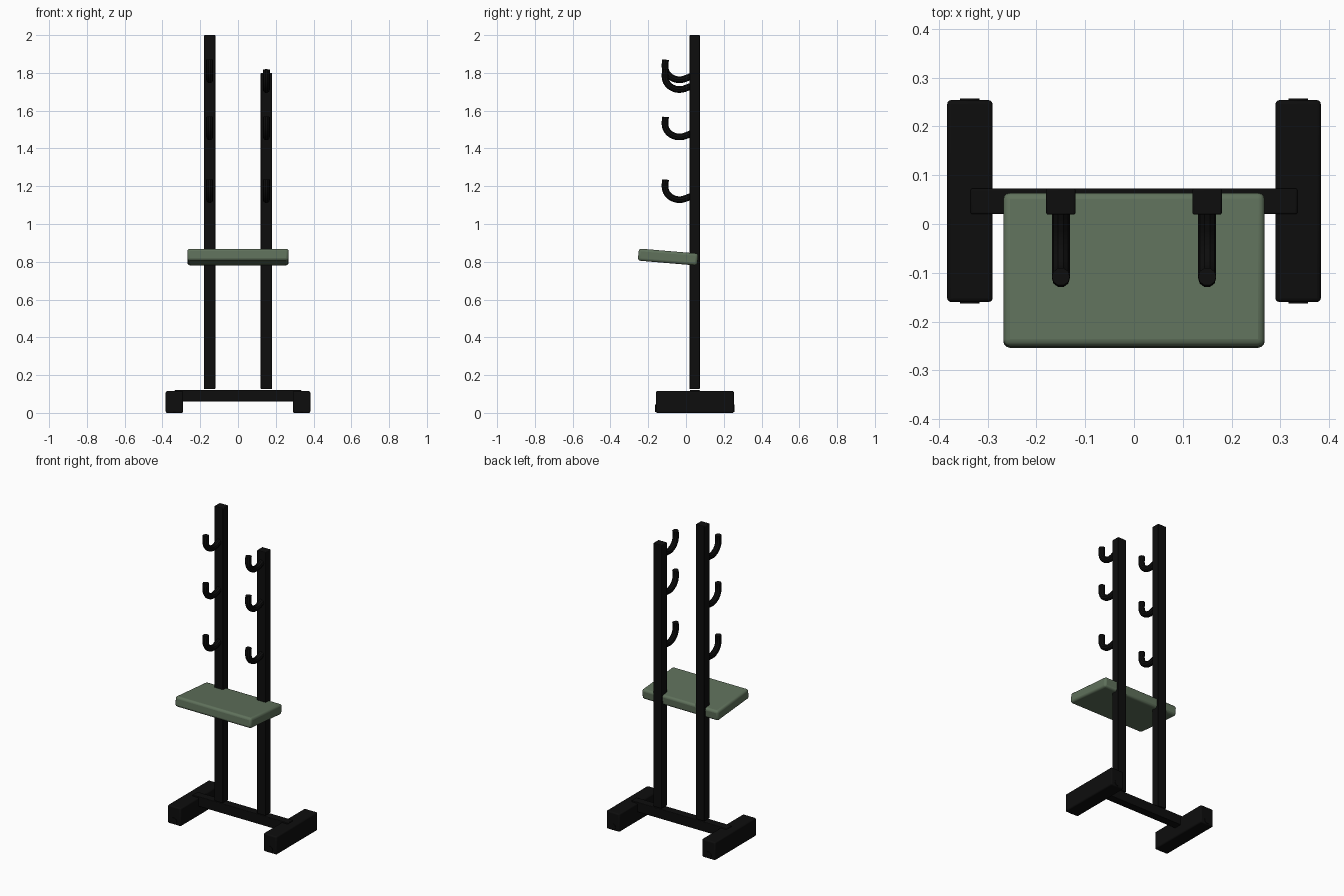
import bpy
import math

cube = bpy.data.objects.get("Cube")
if cube:
    bpy.data.objects.remove(cube, do_unlink=True)


def make_material(name, colour):
    mat = bpy.data.materials.new(name)
    mat.use_nodes = True
    mat.diffuse_color = colour
    mat.node_tree.nodes["Principled BSDF"].inputs["Base Color"].default_value = colour
    return mat


black = make_material("black_metal", (0.004, 0.004, 0.004, 1))
green = make_material("sage_green", (0.115, 0.165, 0.105, 1))


def finish(obj, name, mat):
    obj.name = name
    obj.data.materials.append(mat)
    bpy.ops.object.shade_smooth_by_angle(angle=math.radians(35))
    return obj


def box(name, low, high, mat, bevel, tilt=0):
    """Rounded box between two opposite corners."""
    centre = [(a + b) / 2 for a, b in zip(low, high)]
    bpy.ops.mesh.primitive_cube_add(size=1, location=centre)
    obj = bpy.context.object
    obj.scale = [b - a for a, b in zip(low, high)]
    bpy.ops.object.transform_apply(location=False, rotation=False, scale=True)
    obj.rotation_euler.x = tilt
    mod = obj.modifiers.new("rounded_edges", 'BEVEL')
    mod.width = bevel
    mod.segments = 3
    return finish(obj, name, mat)


def hook(name, x, tip_z):
    """Round bent rod rising to an upturned tip."""
    curve = bpy.data.curves.new(name, 'CURVE')
    curve.dimensions = '3D'
    curve.bevel_depth = 0.0185
    curve.bevel_resolution = 3
    curve.use_fill_caps = True
    path = [(0.04, -0.082), (0.01, -0.095), (-0.03, -0.106), (-0.07, -0.098),
            (-0.1, -0.073), (-0.111, -0.04), (-0.108, 0)]
    spline = curve.splines.new('BEZIER')
    spline.bezier_points.add(len(path) - 1)
    spline.resolution_u = 4
    for point, (y, z) in zip(spline.bezier_points, path):
        point.co = (x, y, tip_z + z)
        point.handle_left_type = point.handle_right_type = 'AUTO'
    obj = bpy.data.objects.new(name, curve)
    bpy.context.collection.objects.link(obj)
    bpy.ops.object.select_all(action='DESELECT')
    obj.select_set(True)
    bpy.context.view_layer.objects.active = obj
    bpy.ops.object.convert(target='MESH')
    finish(bpy.context.object, name, black)


# Base: two feet with end caps, joined by a crossbar
for side, s in (("right", -1), ("left", 1)):
    xs = sorted((s * 0.29, s * 0.383))
    box(side + "_foot", (xs[0], -0.16, 0), (xs[1], 0.254, 0.115), black, 0.008)
    for end, y in (("front", -0.16), ("back", 0.254)):
        bpy.ops.mesh.primitive_cylinder_add(vertices=24, radius=0.02, depth=0.006,
                                            location=(s * 0.337, y, 0.025),
                                            rotation=(math.pi / 2, 0, 0))
        finish(bpy.context.object, side + "_foot_" + end + "_cap", black)

box("crossbar", (-0.335, 0.02, 0.06), (0.335, 0.073, 0.122), black, 0.004)

# Uprights with three hooks each
for side, x, top, tips in (("right", -0.15, 2.0, (1.87, 1.567, 1.235)),
                           ("left", 0.15, 1.8, (1.818, 1.567, 1.235))):
    box(side + "_post", (x - 0.03, 0.019, 0.126), (x + 0.03, 0.073, top), black, 0.004)
    for i, z in enumerate(tips):
        hook(f"{side}_hook_{i + 1}", x, z)

# Tilted shelf
box("shelf", (-0.268, -0.253, 0.793), (0.268, 0.063, 0.857), green, 0.014,
    tilt=math.radians(-4.8))
